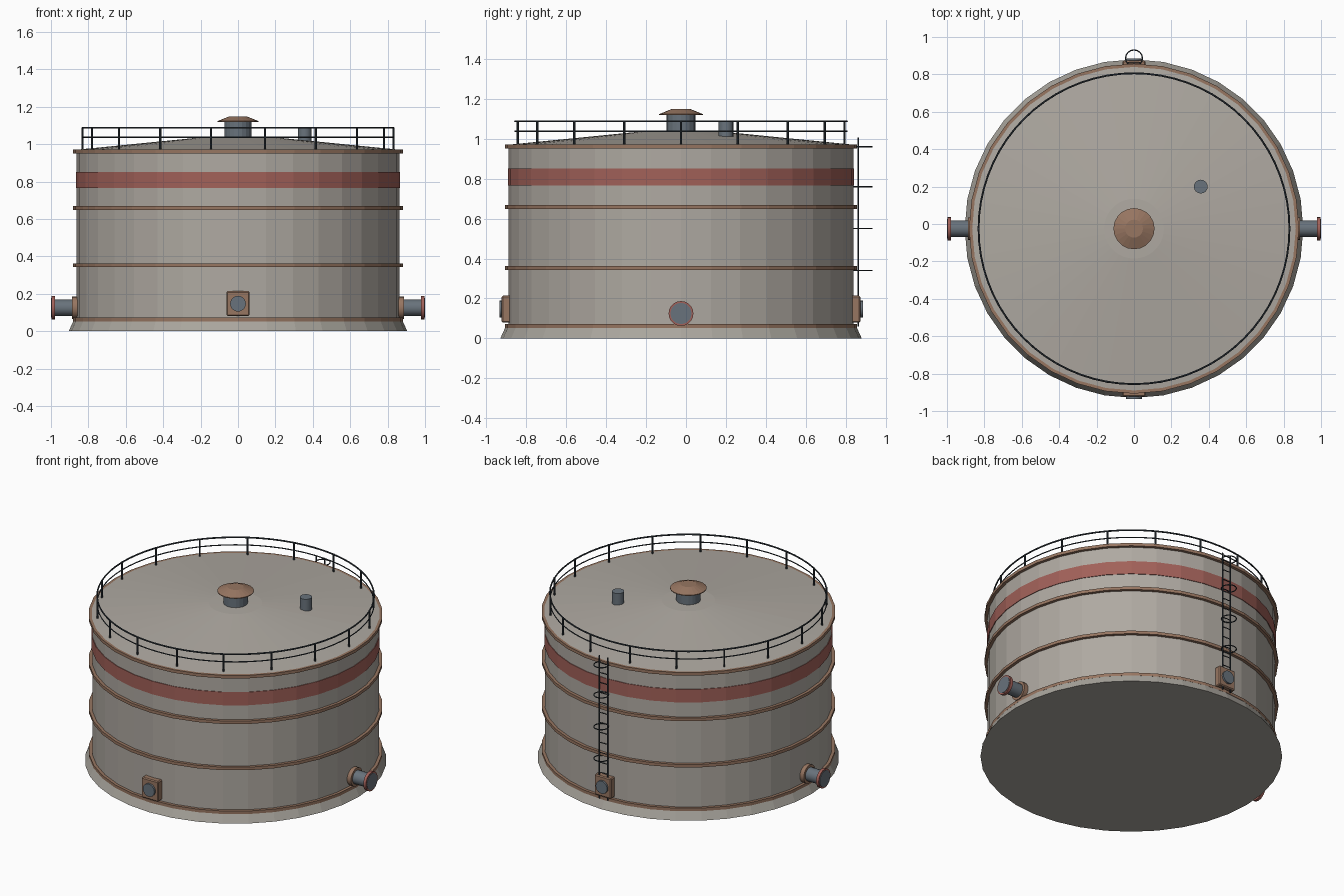
import bpy, bmesh
from math import cos, sin, pi, radians
from mathutils import Vector, Matrix

old = bpy.data.objects.get("Cube")
if old:
    bpy.data.objects.remove(old, do_unlink=True)

CY = -0.025          # tank axis position in y
SIDES = 36


def material(name, rgb):
    m = bpy.data.materials.new(name)
    m.use_nodes = True
    m.diffuse_color = (*rgb, 1)
    bsdf = next(n for n in m.node_tree.nodes if n.type == 'BSDF_PRINCIPLED')
    bsdf.inputs["Base Color"].default_value = (*rgb, 1)
    bsdf.inputs["Roughness"].default_value = 0.7
    return m


SHELL = material("warm grey shell", (0.43, 0.40, 0.36))
BASE = material("concrete", (0.40, 0.38, 0.34))
COPPER = material("rusty brown", (0.31, 0.18, 0.12))
RED = material("faded red", (0.36, 0.12, 0.10))
STEEL = material("blue grey steel", (0.14, 0.17, 0.20))
DARK = material("dark railing steel", (0.03, 0.04, 0.05))


def add(name, bm, mat):
    bmesh.ops.recalc_face_normals(bm, faces=bm.faces)
    me = bpy.data.meshes.new(name)
    bm.to_mesh(me)
    bm.free()
    me.materials.append(mat)
    ob = bpy.data.objects.new(name, me)
    bpy.context.collection.objects.link(ob)
    return ob


def lathe(name, profile, mat, sides=SIDES, center=(0, CY), closed=False):
    """Spin (radius, z) points around a vertical axis."""
    bm = bmesh.new()
    vs = [bm.verts.new((r, 0, z)) for r, z in profile]
    pairs = list(zip(vs, vs[1:])) + ([(vs[-1], vs[0])] if closed else [])
    edges = [bm.edges.new(p) for p in pairs]
    bmesh.ops.spin(bm, geom=vs + edges, cent=(0, 0, 0), axis=(0, 0, 1),
                   angle=2 * pi, steps=sides)
    bmesh.ops.remove_doubles(bm, verts=bm.verts, dist=1e-5)
    bmesh.ops.translate(bm, verts=bm.verts, vec=(*center, 0))
    return add(name, bm, mat)


def hoop(name, r, z0, z1, inner, mat):
    return lathe(name, [(inner, z0), (r, z0), (r, z1), (inner, z1)], mat, closed=True)


def rod(bm, a, b, r, sides=8):
    a, b = Vector(a), Vector(b)
    d = b - a
    rot = d.to_track_quat('Z', 'Y').to_matrix().to_4x4()
    bmesh.ops.create_cone(bm, cap_ends=True, segments=sides, radius1=r, radius2=r,
                          depth=d.length, matrix=Matrix.Translation((a + b) / 2) @ rot)


def cylinder(name, a, b, r, mat, sides=20):
    bm = bmesh.new()
    rod(bm, a, b, r, sides)
    ob = add(name, bm, mat)
    bpy.ops.object.select_all(action='DESELECT')
    ob.select_set(True)
    bpy.context.view_layer.objects.active = ob
    bpy.ops.object.shade_smooth_by_angle(angle=radians(30))
    return ob


def ring(name, center, r, thick, mat, sides):
    bpy.ops.mesh.primitive_torus_add(location=center, major_radius=r, minor_radius=thick,
                                     major_segments=sides, minor_segments=6)
    ob = bpy.context.object
    ob.name = name
    ob.data.materials.append(mat)
    return ob


# Foundation, shell and roof
lathe("foundation", [(0, 0), (0.905, 0), (0.88, 0.055), (0, 0.055)], BASE)
lathe("tank_shell", [(0, 0.05), (0.863, 0.05), (0.863, 0.965), (0, 0.965)], SHELL)
lathe("roof", [(0, 0.96), (0.865, 0.96), (0.865, 0.97), (0.16, 1.04), (0, 1.043)], SHELL)

# Stiffening rings and painted stripe
for i, z in enumerate((0.062, 0.352, 0.658, 0.96)):
    hoop(f"stiffening_ring_{i + 1}", 0.882, z - 0.01, z + 0.01, 0.855, COPPER)
hoop("painted_stripe", 0.867, 0.765, 0.852, 0.86, RED)

# Roof vent and breather pipe
lathe("vent_neck", [(0, 1.03), (0.073, 1.03), (0.073, 1.125), (0, 1.125)], STEEL, 20)
lathe("vent_cap", [(0, 1.118), (0.11, 1.118), (0.11, 1.123), (0.048, 1.148), (0, 1.148)],
      COPPER, 20)
cylinder("breather_pipe", (0.357, 0.2, 1.0), (0.357, 0.2, 1.09), 0.037, STEEL, 16)

# Roof railing
RAIL_R = 0.831
bm = bmesh.new()
for k in range(18):
    a = 2 * pi * k / 18
    x, y = RAIL_R * cos(a), CY + RAIL_R * sin(a)
    rod(bm, (x, y, 0.965), (x, y, 1.09), 0.006)
add("railing_posts", bm, DARK)
ring("railing_top", (0, CY, 1.087), RAIL_R, 0.005, DARK, SIDES * 2)
ring("railing_middle", (0, CY, 1.037), RAIL_R, 0.0035, DARK, SIDES * 2)

# Side nozzles
for side, s in (("left", 1), ("right", -1)):
    def part(name, x0, x1, r, mat):
        cylinder(f"{side}_nozzle_{name}", (s * x0, CY, 0.125), (s * x1, CY, 0.125), r, mat)
    part("collar", 0.84, 0.887, 0.06, COPPER)
    part("pipe", 0.85, 0.985, 0.044, STEEL)
    part("flange", 0.978, 0.997, 0.062, RED)
    part("cover", 0.99, 1.0, 0.053, STEEL)

# Access hatches
for side, s in (("front", -1), ("back", 1)):
    bm = bmesh.new()
    bmesh.ops.create_cube(bm, size=1, matrix=Matrix.Translation((0, CY + s * 0.868, 0.147))
                          @ Matrix.Diagonal((0.122, 0.06, 0.134, 1)))
    bmesh.ops.bevel(bm, geom=bm.edges[:], offset=0.006, segments=1, affect='EDGES')
    add(f"{side}_hatch_frame", bm, COPPER)
    cylinder(f"{side}_hatch_cover", (0, CY + s * 0.88, 0.147), (0, CY + s * 0.91, 0.147),
             0.042, STEEL)

# Ladder with safety hoops
LY = 0.862
bm = bmesh.new()
for x in (-0.03, 0.03):
    rod(bm, (x, LY, 0.06), (x, LY, 1.005), 0.0045)
for k in range(14):
    z = 0.1 + k * 0.066
    rod(bm, (-0.03, LY, z), (0.03, LY, z), 0.003, 6)
add("ladder", bm, DARK)
for i, z in enumerate((0.34, 0.55, 0.76, 0.96)):
    ring(f"ladder_hoop_{i + 1}", (0, 0.886, z), 0.045, 0.0035, DARK, 16)
